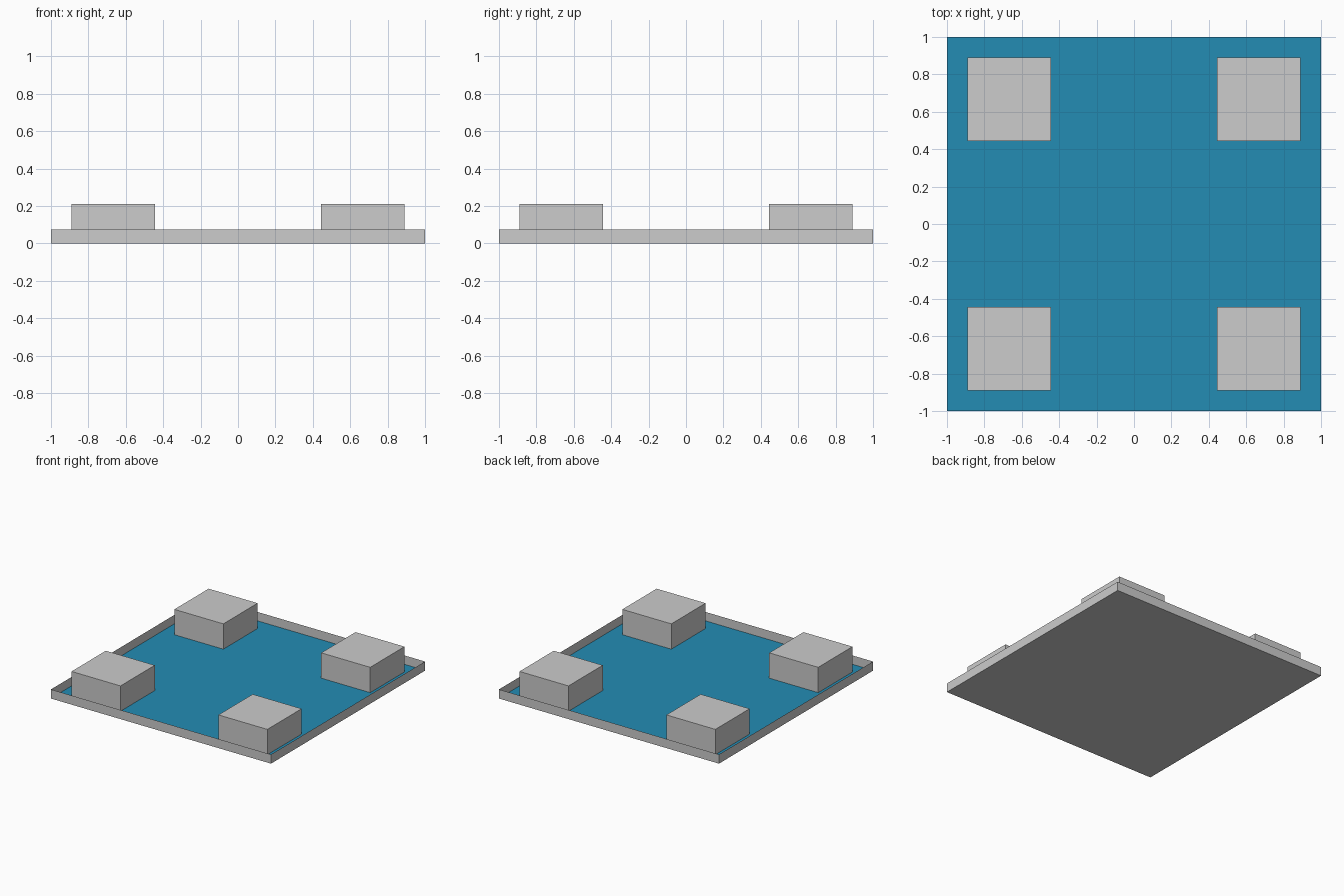
import bpy, bmesh

if "Cube" in bpy.data.objects:
    bpy.data.objects.remove(bpy.data.objects["Cube"])

HALF = 1.0        # half width of the tray
RIM = 0.075       # tray wall height
FLOOR = 0.002     # height of the blue sheet
IN, OUT, TOP = 0.445, 0.89, 0.21   # corner block extents


def srgb(r, g, b):
    def lin(c):
        c /= 255
        return c / 12.92 if c <= 0.04045 else ((c + 0.055) / 1.055) ** 2.4
    return (lin(r), lin(g), lin(b), 1)


def material(name, rgb):
    m = bpy.data.materials.new(name)
    m.diffuse_color = srgb(*rgb)
    m.use_nodes = True
    m.node_tree.nodes["Principled BSDF"].inputs["Base Color"].default_value = m.diffuse_color
    return m


grey = material("light_grey", (204, 204, 204))
blue = material("water_blue", (36, 140, 180))


def box(name, lo, hi, mat, keep=lambda n: True):
    """Axis-aligned box; only faces whose normal passes keep() stay."""
    bm = bmesh.new()
    bmesh.ops.create_cube(bm, size=1)
    for v in bm.verts:
        v.co = [l + (c + 0.5) * (h - l) for c, l, h in zip(v.co, lo, hi)]
    bm.normal_update()
    drop = [f for f in bm.faces if not keep(f.normal)]
    bmesh.ops.delete(bm, geom=drop, context='FACES')
    me = bpy.data.meshes.new(name)
    bm.to_mesh(me)
    bm.free()
    me.materials.append(mat)
    ob = bpy.data.objects.new(name, me)
    bpy.context.collection.objects.link(ob)
    return ob


# Paper-thin open tray
box("tray", (-HALF, -HALF, 0), (HALF, HALF, RIM), grey, lambda n: n.z < 0.5)

# Blue sheet lying on the tray floor
box("floor_sheet", (-HALF, -HALF, 0), (HALF, HALF, FLOOR), blue, lambda n: n.z > 0.5)

# Four corner blocks
for sx, side in ((-1, "left"), (1, "right")):
    for sy, end in ((-1, "front"), (1, "back")):
        xs = sorted((sx * IN, sx * OUT))
        ys = sorted((sy * IN, sy * OUT))
        box(f"{end}_{side}_block", (xs[0], ys[0], FLOOR), (xs[1], ys[1], TOP), grey)
